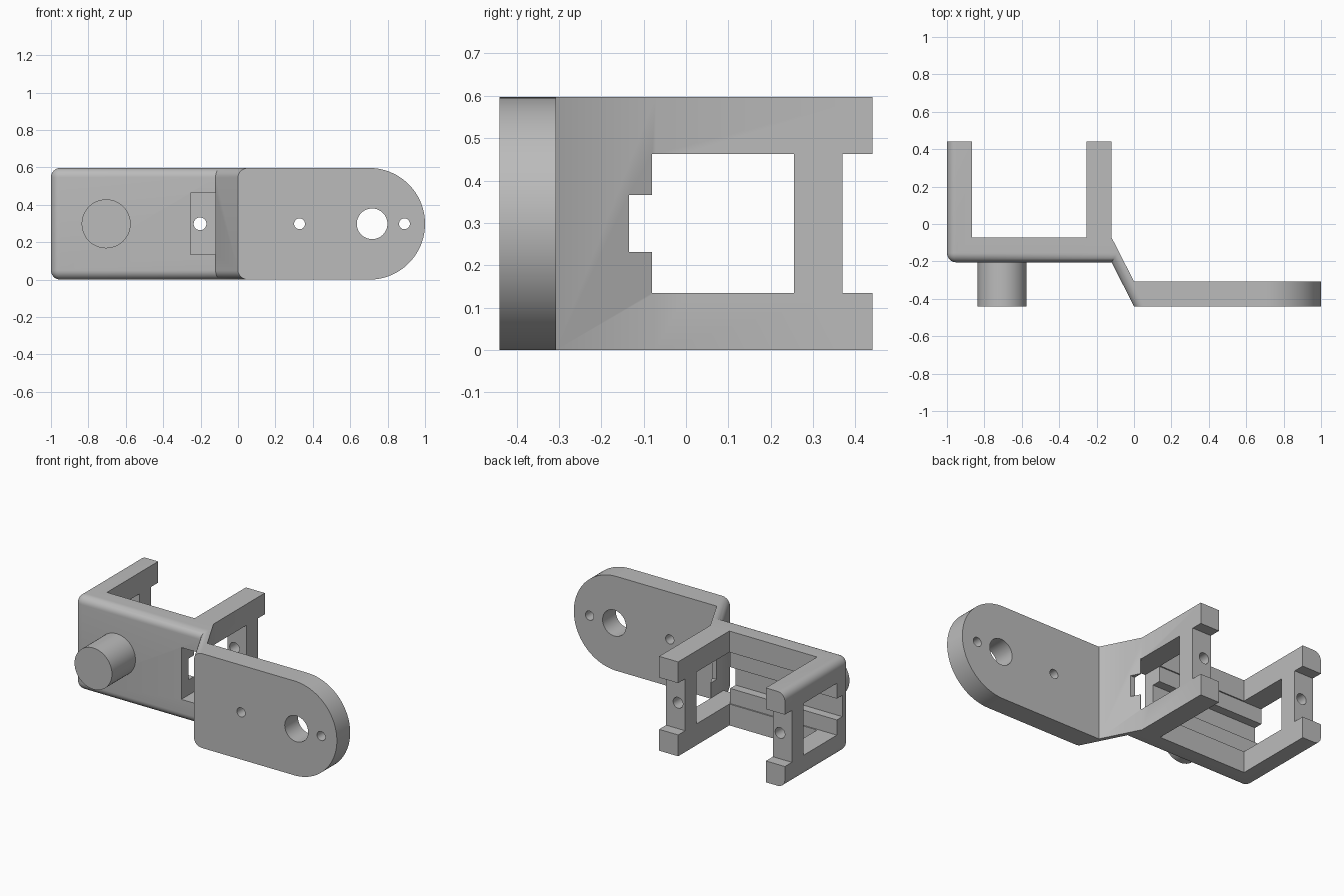
import bpy, bmesh, math
from mathutils import Matrix, Vector

cube = bpy.data.objects.get("Cube")
if cube:
    bpy.data.objects.remove(cube, do_unlink=True)

H = 0.597            # overall height
MID = H / 2
FRONT, BACK = -0.44, 0.44
PLATE = -0.205       # front face of the rear plate
LEG = 0.133          # wall thickness
KNEE = -0.12         # where the slanted web leaves the rear plate

grey = bpy.data.materials.new("plain grey")
grey.use_nodes = True
grey.diffuse_color = (0.5, 0.5, 0.5, 1)
grey.node_tree.nodes["Principled BSDF"].inputs["Base Color"].default_value = (0.5, 0.5, 0.5, 1)


def make_object(name, bm):
    bmesh.ops.recalc_face_normals(bm, faces=bm.faces)
    mesh = bpy.data.meshes.new(name)
    bm.to_mesh(mesh)
    bm.free()
    mesh.materials.append(grey)
    obj = bpy.data.objects.new(name, mesh)
    bpy.context.collection.objects.link(obj)
    return obj


def box(name, x, y, z):
    bm = bmesh.new()
    size = Matrix.Diagonal((x[1] - x[0], y[1] - y[0], z[1] - z[0], 1))
    centre = Matrix.Translation((sum(x) / 2, sum(y) / 2, sum(z) / 2))
    bmesh.ops.create_cube(bm, size=1, matrix=centre @ size)
    return make_object(name, bm)


def rod(name, x, radius, y):
    """Cylinder along y at mid height."""
    bm = bmesh.new()
    place = Matrix.Translation((x, sum(y) / 2, MID)) @ Matrix.Rotation(math.pi / 2, 4, 'X')
    bmesh.ops.create_cone(bm, cap_ends=True, segments=48, radius1=radius,
                          radius2=radius, depth=y[1] - y[0], matrix=place)
    return make_object(name, bm)


def bevel(bm, test, radius, segments):
    edges = [e for e in bm.edges if test(*(v.co for v in e.verts))]
    bmesh.ops.bevel(bm, geom=edges, offset=radius, segments=segments,
                    profile=0.5, affect='EDGES', clamp_overlap=False)


def activate(obj):
    bpy.ops.object.select_all(action='DESELECT')
    obj.select_set(True)
    bpy.context.view_layer.objects.active = obj


def cut(obj, cutter):
    cutter.hide_render = True
    activate(obj)
    mod = obj.modifiers.new("cut", 'BOOLEAN')
    mod.operation = 'DIFFERENCE'
    mod.solver = 'EXACT'
    mod.object = cutter
    bpy.ops.object.modifier_apply(modifier=mod.name)
    bpy.data.objects.remove(cutter, do_unlink=True)


# Bracket body: plan outline of legs, rear plate, slanted web and end plate
inner = PLATE + LEG
outline = [(-1, PLATE), (KNEE, PLATE), (0, FRONT), (1, FRONT), (1, FRONT + LEG),
           (0, FRONT + LEG), (KNEE, inner), (KNEE, BACK), (KNEE - LEG, BACK),
           (KNEE - LEG, inner), (LEG - 1, inner), (LEG - 1, BACK), (-1, BACK)]
bm = bmesh.new()
base = bm.faces.new([bm.verts.new((x, y, 0)) for x, y in outline])
top = bmesh.ops.extrude_face_region(bm, geom=[base])
bmesh.ops.translate(bm, vec=(0, 0, H), verts=[v for v in top["geom"] if isinstance(v, bmesh.types.BMVert)])
bmesh.ops.recalc_face_normals(bm, faces=bm.faces)

# Half-round free end of the end plate
bevel(bm, lambda a, b: min(a.x, b.x) > 0.99 and abs(a.z - b.z) < 0.01, MID - 0.0002, 24)


# Fillets along the outer front rim
def on_rim(a, b):
    level = abs(a.z - b.z) < 0.01
    corner = all(p.x < -0.99 and abs(p.y - PLATE) < 0.01 for p in (a, b))
    side = a.x < -0.99 and b.x < -0.99
    plate = abs(a.y - PLATE) < 0.01 and abs(b.y - PLATE) < 0.01
    lo, hi = sorted((a, b), key=lambda p: p.x)
    web = (lo - Vector((KNEE, PLATE, lo.z))).length < 0.01 and (hi - Vector((0, FRONT, hi.z))).length < 0.01
    return corner or (level and (side or plate or web))


bevel(bm, on_rim, 0.05, 8)
bracket = make_object("bracket", bm)

# Windows through both legs, groove in the rear plate, end notches, front opening
window_z = (0.135, 0.463)
cut(bracket, box("window_cutter", (-1.1, 0.3), (-0.08, 0.255), window_z))
cut(bracket, box("groove_cutter", (-1.1, 0.3), (-0.135, 0), (0.231, 0.366)))
cut(bracket, box("notch_cutter", (-1.1, 0.3), (0.37, 0.6), window_z))
cut(bracket, box("opening_cutter", (KNEE - LEG, KNEE), (-0.3, 0), window_z))

# Screw holes in the legs, then the holes in the end plate
for x in (-0.917, -0.203):
    cut(bracket, rod("screw_cutter", x, 0.034, (0.1, 0.6)))
for x, radius in ((0.329, 0.029), (0.717, 0.082), (0.89, 0.029)):
    cut(bracket, rod("hole_cutter", x, radius, (-0.6, -0.2)))

# Round boss on the front of the rear plate
boss = rod("boss", -0.705, 0.131, (FRONT, PLATE + 0.02))

for obj in (bracket, boss):
    activate(obj)
    bpy.ops.object.shade_smooth_by_angle(angle=math.radians(30))
